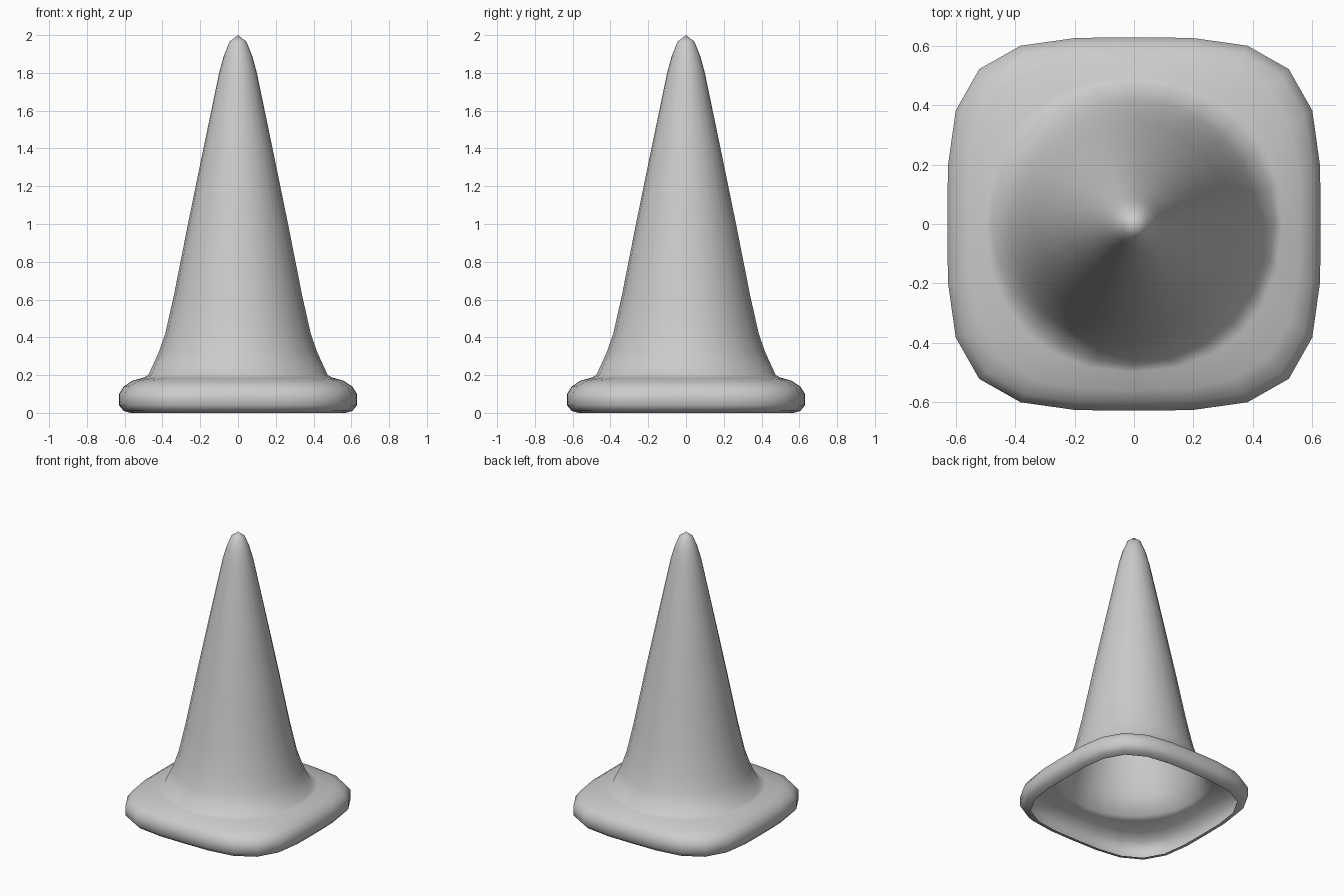
import bpy
import bmesh
import math

cube = bpy.data.objects.get("Cube")
if cube:
    bpy.data.objects.remove(cube, do_unlink=True)

SEGMENTS = 24

# Half width, height and squareness exponent (2 is a circle), from rim to tip
PROFILE = [
    (0.57, 0.0, 3.7), (0.605, 0.01, 3.7), (0.63, 0.04, 3.7),
    (0.63, 0.10, 3.7), (0.605, 0.14, 3.6), (0.56, 0.17, 3.2),
    (0.50, 0.187, 2.2), (0.475, 0.20, 2), (0.42, 0.32, 2),
    (0.385, 0.42, 2), (0.34, 0.62, 2), (0.265, 1.0, 2),
    (0.183, 1.4, 2), (0.10, 1.8, 2), (0.075, 1.89, 2), (0.045, 1.965, 2),
]


def ring(bm, half, z, power):
    """One loop of the shell, between a circle and a rounded square."""
    verts = []
    for i in range(SEGMENTS):
        a = math.tau * i / SEGMENTS
        if power > 2:
            a += 0.05 * math.sin(4 * a)
        c, s = math.cos(a), math.sin(a)
        r = half * (abs(c) ** power + abs(s) ** power) ** (-1 / power)
        verts.append(bm.verts.new((r * c, r * s, z)))
    return verts


# Hollow shell: flared square base running up into the cone
bm = bmesh.new()
rings = [ring(bm, *row) for row in PROFILE]
for low, high in zip(rings, rings[1:]):
    for i in range(SEGMENTS):
        j = (i + 1) % SEGMENTS
        bm.faces.new((low[i], low[j], high[j], high[i]))

# Pointed tip
tip = bm.verts.new((0, 0, 2))
for i in range(SEGMENTS):
    bm.faces.new((rings[-1][i], rings[-1][(i + 1) % SEGMENTS], tip))
for face in bm.faces:
    face.smooth = True

mesh = bpy.data.meshes.new("traffic_cone")
bm.to_mesh(mesh)
bm.free()
cone = bpy.data.objects.new("traffic_cone", mesh)
bpy.context.collection.objects.link(cone)

# Plain grey material
grey = bpy.data.materials.new("light_grey")
grey.use_nodes = True
color = (0.6, 0.6, 0.6, 1)
grey.diffuse_color = color
grey.node_tree.nodes["Principled BSDF"].inputs["Base Color"].default_value = color
mesh.materials.append(grey)
